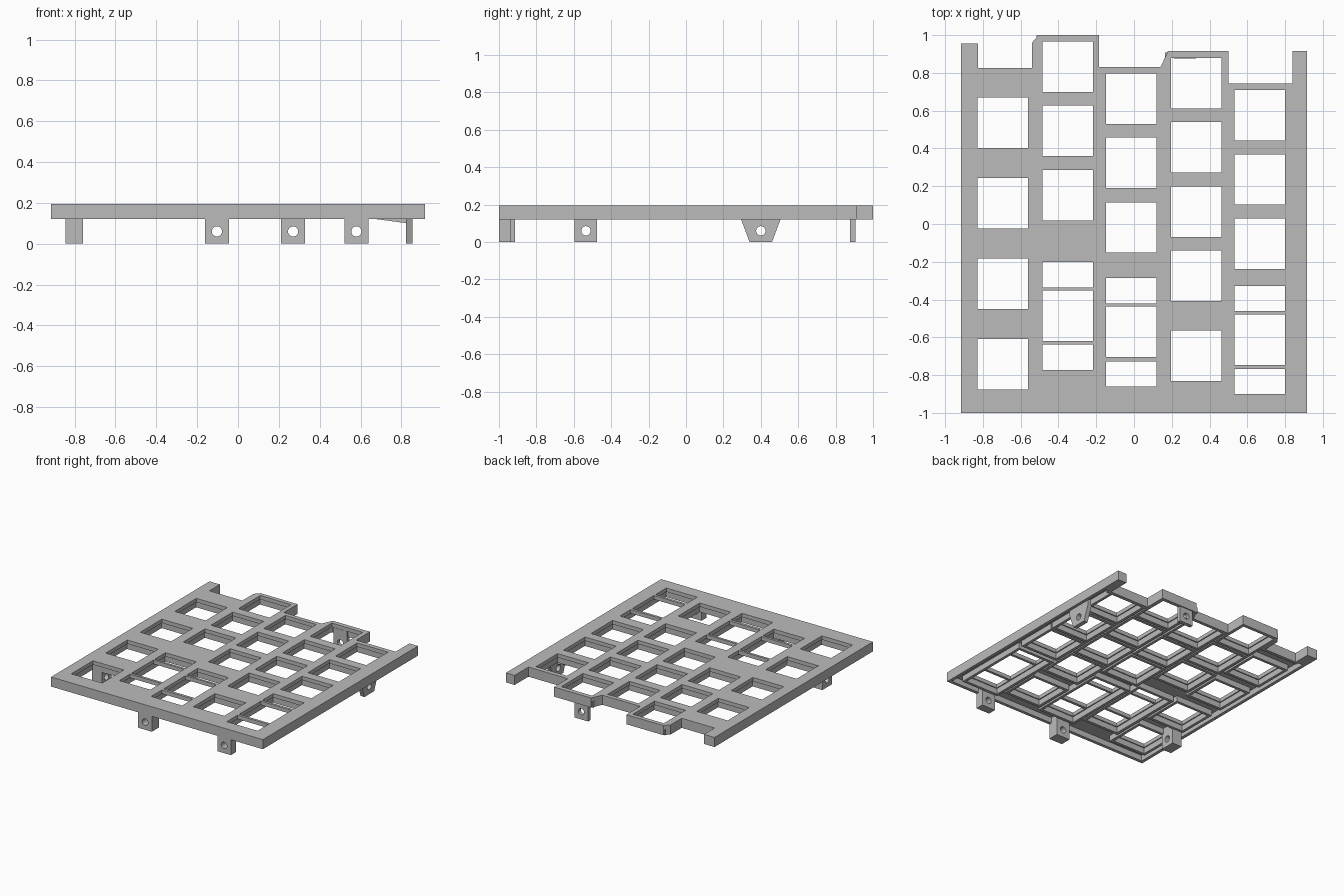
import bpy, bmesh, math
from mathutils import Matrix

cube = bpy.data.objects.get("Cube")
if cube:
    bpy.data.objects.remove(cube, do_unlink=True)

gray = bpy.data.materials.new("plain_gray")
gray.use_nodes = True
gray.diffuse_color = (0.5, 0.5, 0.5, 1)
bsdf = next(n for n in gray.node_tree.nodes if n.type == 'BSDF_PRINCIPLED')
bsdf.inputs["Base Color"].default_value = gray.diffuse_color

AXES = {
    'Z': Matrix.Identity(4),
    'Y': Matrix(((1, 0, 0, 0), (0, 0, 1, 0), (0, 1, 0, 0), (0, 0, 0, 1))),
    'X': Matrix(((0, 0, 1, 0), (1, 0, 0, 0), (0, 1, 0, 0), (0, 0, 0, 1))),
}


def prism(name, loops, low, high, axis='Z'):
    """Extrude closed loops (the first solid, inner ones open) along an axis."""
    curve = bpy.data.curves.new(name + "_profile", 'CURVE')
    curve.dimensions = '2D'
    curve.fill_mode = 'BOTH'
    curve.extrude = (high - low) / 2
    for loop in loops:
        spline = curve.splines.new('POLY')
        spline.points.add(len(loop) - 1)
        for point, (u, v) in zip(spline.points, loop):
            point.co = (u, v, 0, 1)
        spline.use_cyclic_u = True
    helper = bpy.data.objects.new(name + "_helper", curve)
    bpy.context.collection.objects.link(helper)
    deps = bpy.context.evaluated_depsgraph_get()
    mesh = bpy.data.meshes.new_from_object(helper.evaluated_get(deps))
    bpy.data.objects.remove(helper, do_unlink=True)
    bm = bmesh.new()
    bm.from_mesh(mesh)
    bm.transform(AXES[axis] @ Matrix.Translation((0, 0, (low + high) / 2)))
    bmesh.ops.remove_doubles(bm, verts=bm.verts, dist=0.0001)
    bmesh.ops.recalc_face_normals(bm, faces=bm.faces)
    for face in bm.faces:
        face.smooth = False
    bm.to_mesh(mesh)
    bm.free()
    mesh.name = name
    mesh.materials.clear()
    mesh.materials.append(gray)
    ob = bpy.data.objects.new(name, mesh)
    bpy.context.collection.objects.link(ob)
    return ob


def rect(x0, y0, x1, y1, grow=0):
    return [(x0 - grow, y0 - grow), (x1 + grow, y0 - grow),
            (x1 + grow, y1 + grow), (x0 - grow, y1 + grow)]


def circle(u, v, r=0.025, n=24):
    return [(u + r * math.cos(math.tau * i / n), v + r * math.sin(math.tau * i / n))
            for i in range(n)]


def inset(loop, d):
    """Mitred inward offset of a counter-clockwise outline."""
    result = []
    for i, (x, y) in enumerate(loop):
        px, py = loop[i - 1]
        qx, qy = loop[(i + 1) % len(loop)]
        a, b = math.hypot(x - px, y - py), math.hypot(qx - x, qy - y)
        n1 = (-(y - py) / a, (x - px) / a)
        n2 = (-(qy - y) / b, (qx - x) / b)
        k = d / (1 + n1[0] * n2[0] + n1[1] * n2[1])
        result.append((x + k * (n1[0] + n2[0]), y + k * (n1[1] + n2[1])))
    return result


TOP, WEB, BOTTOM = 0.195, 0.165, 0.12
KEY, SLOT = 0.267, 0.133

# Key columns: left edge, lower edges of square openings, lower edges of slots
columns = [
    (-0.828, [0.402, -0.024, -0.45, -0.875], []),
    (-0.485, [0.70, 0.36, 0.018, -0.62], [-0.335, -0.772]),
    (-0.148, [0.53, 0.19, -0.152, -0.705], [-0.42, -0.86]),
    (0.195, [0.612, 0.273, -0.068, -0.408, -0.83], []),
    (0.533, [0.442, 0.102, -0.237, -0.747], [-0.46, -0.90]),
]
outline = [(-0.915, -1), (0.915, -1), (0.915, 0.915), (0.84, 0.915),
           (0.84, 0.745), (0.5, 0.745), (0.5, 0.915), (0.18, 0.915),
           (0.14, 0.83), (-0.185, 0.83), (-0.185, 1), (-0.505, 1),
           (-0.54, 0.96), (-0.54, 0.825), (-0.825, 0.825),
           (-0.825, 0.955), (-0.915, 0.955)]

# Thin top plate with all openings
openings = []
for x, keys, slots in columns:
    openings += [rect(x, y, x + KEY, y + KEY) for y in keys]
    openings += [rect(x, y, x + KEY, y + SLOT) for y in slots]
prism("top_plate", [outline] + openings, WEB, TOP)

# Perimeter wall and solid ends of the two side rails
prism("perimeter_wall", [outline, inset(outline, 0.025)], BOTTOM, WEB)
prism("right_rail_end", [rect(-0.915, 0.825, -0.825, 0.955)], BOTTOM, WEB)
prism("left_rail_end", [rect(0.84, 0.745, 0.915, 0.915)], BOTTOM, WEB)

# Collars under the openings; slots share one with their square opening
for c, (x, keys, slots) in enumerate(columns):
    for k, y in enumerate(keys):
        low, high = y, y + KEY
        if slots and k == len(keys) - 1:
            low, high = min(slots), max(slots) + SLOT
        prism(f"collar_{c + 1}_{k + 1}",
              [rect(x, low, x + KEY, high, 0.03),
               rect(x, low, x + KEY, high, 0.008)], BOTTOM, WEB)

# Mounting tabs with screw holes
for name, x, y0, y1 in [("front_tab_right", -0.103, -1, -0.915),
                        ("front_tab_left", 0.58, -1, -0.935),
                        ("back_tab", 0.27, 0.877, 0.907)]:
    prism(name, [rect(x - 0.059, 0, x + 0.059, WEB), circle(x, 0.06)], y0, y1, 'Y')
prism("right_side_tab", [rect(-0.595, 0, -0.475, WEB), circle(-0.535, 0.06)],
      -0.845, -0.76, 'X')
prism("left_side_tab", [[(0.34, 0), (0.46, 0), (0.505, BOTTOM), (0.505, WEB),
                         (0.295, WEB), (0.295, BOTTOM)], circle(0.4, 0.06)],
      0.822, 0.855, 'X')
prism("left_tab_brace", [[(0.68, BOTTOM), (0.83, 0.1), (0.83, WEB), (0.68, WEB)]],
      0.385, 0.425, 'Y')
